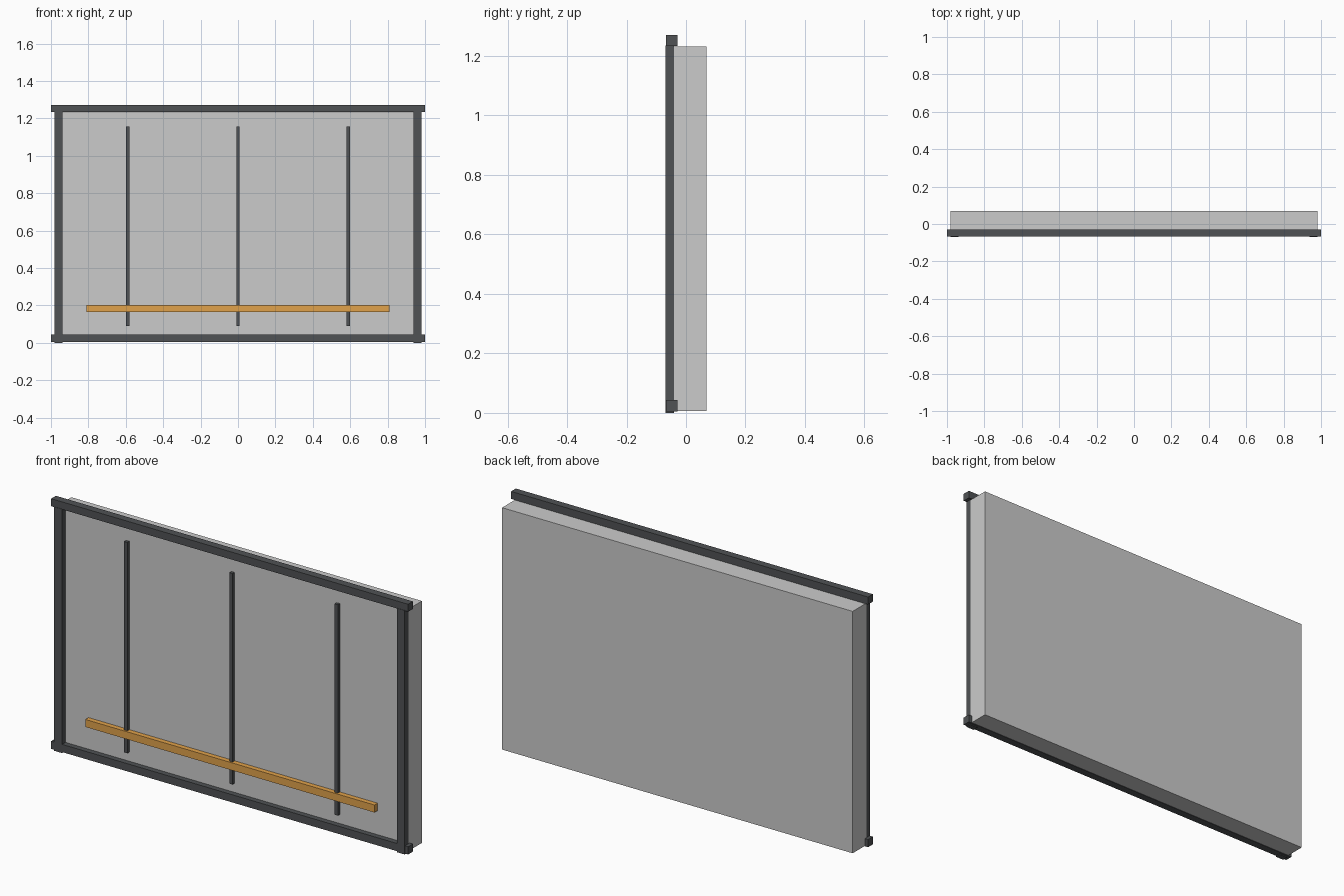
import bpy

if "Cube" in bpy.data.objects:
    bpy.data.objects.remove(bpy.data.objects["Cube"])


def material(name, color):
    m = bpy.data.materials.new(name)
    m.diffuse_color = color
    m.use_nodes = True
    m.node_tree.nodes["Principled BSDF"].inputs["Base Color"].default_value = m.diffuse_color
    return m


dark = material("dark_metal", (0.08, 0.085, 0.09, 1))
orange = material("orange_paint", (0.75, 0.36, 0.07, 1))


def box(name, x, y, z, mat=None):
    """Box from (min, max) ranges on each axis."""
    ranges = (x, y, z)
    bpy.ops.mesh.primitive_cube_add(size=1, location=[(a + b) / 2 for a, b in ranges])
    ob = bpy.context.object
    ob.name = name
    ob.scale = [b - a for a, b in ranges]
    bpy.ops.object.transform_apply(location=False, rotation=False, scale=True)
    if mat:
        ob.data.materials.append(mat)
    return ob


# Main slab
box("panel", (-0.982, 0.982), (-0.04, 0.069), (0.006, 1.231))

# Top and bottom rails
box("top_rail", (-1, 1), (-0.067, -0.029), (1.233, 1.271), dark)
box("bottom_rail", (-1, 1), (-0.067, -0.029), (0.004, 0.043), dark)

# Side posts
for side, s in (("left", -1), ("right", 1)):
    box(side + "_post", sorted((s * 0.938, s * 0.982)), (-0.069, -0.04), (0, 1.235), dark)

# Thin vertical ribs
for i, cx in enumerate((-0.59, 0, 0.59)):
    box(f"rib_{i + 1}", (cx - 0.009, cx + 0.009), (-0.056, -0.038), (0.089, 1.157), dark)

# Coloured stripe across the ribs
box("accent_stripe", (-0.81, 0.81), (-0.065, -0.039), (0.165, 0.203), orange)
